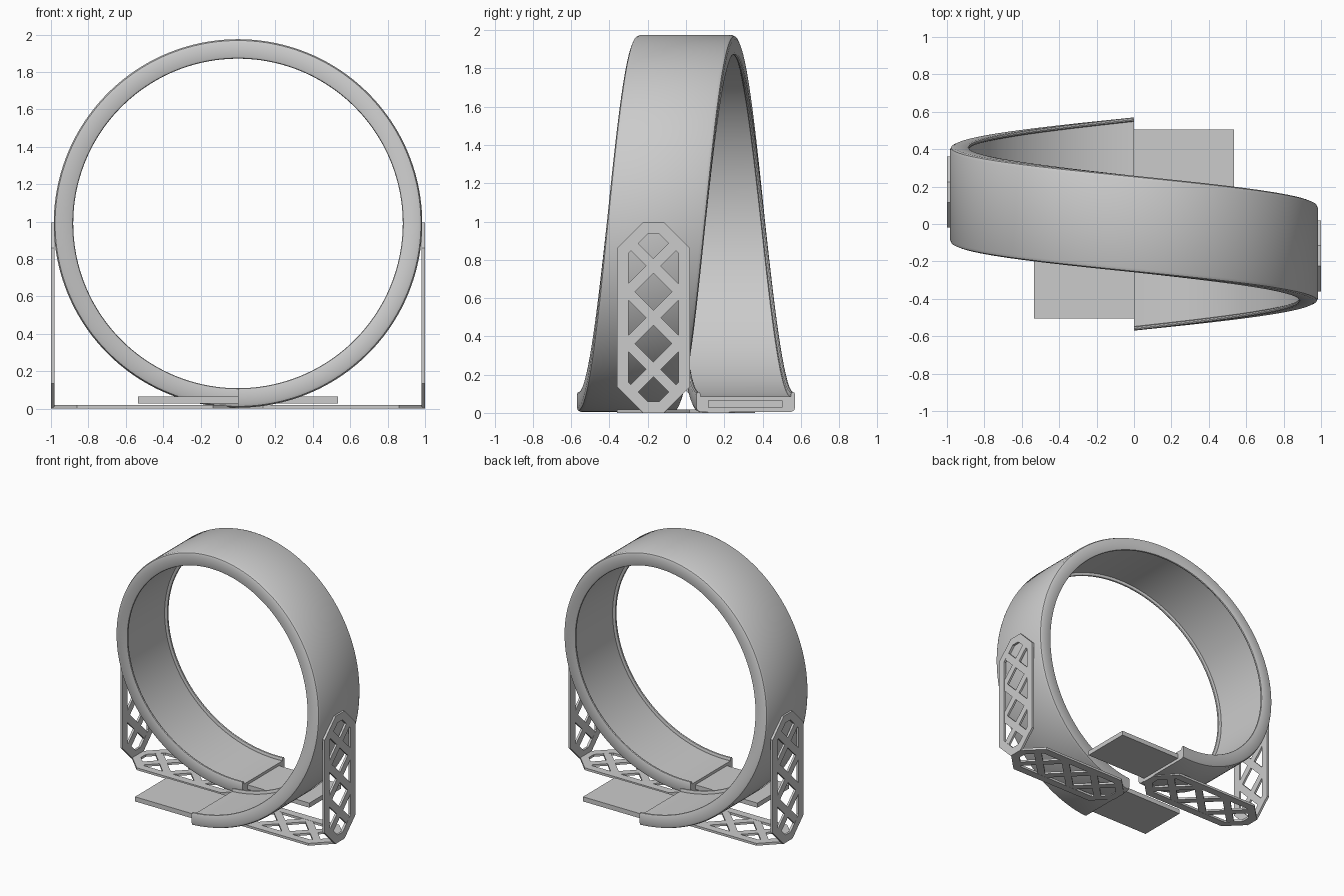
import bpy, bmesh, math
from mathutils import Vector, Matrix

if "Cube" in bpy.data.objects:
    bpy.data.objects.remove(bpy.data.objects["Cube"])

R_OUT, CZ, HALF_W, SHIFT, SEGS = 0.985, 0.99, 0.258, 0.312, 180
PANEL_L, PANEL_T, PANEL_Y = 0.995, 0.018, -0.17


def make_object(name, bm, matrix=Matrix()):
    bmesh.ops.recalc_face_normals(bm, faces=bm.faces)
    mesh = bpy.data.meshes.new(name)
    bm.to_mesh(mesh)
    bm.free()
    ob = bpy.data.objects.new(name, mesh)
    bpy.context.collection.objects.link(ob)
    ob.matrix_world = matrix
    return ob


def add_box(bm, size, matrix):
    bmesh.ops.create_cube(bm, size=1, matrix=matrix @ Matrix.Diagonal((*size, 1)))


# Channel-shaped track swept one full turn while drifting from front to back
half = [(0.0, 0.0), (0.236, 0.0), (0.252, 0.007), (0.258, 0.022), (0.258, 0.092),
        (0.254, 0.101), (0.247, 0.104), (0.240, 0.101), (0.236, 0.092), (0.236, 0.08)]
profile = half + [(-y, h) for y, h in reversed(half[1:])]
bm = bmesh.new()
rings = []
for i in range(SEGS + 1):
    t = i / SEGS
    a = 2 * math.pi * t
    rings.append([bm.verts.new((math.sin(a) * (R_OUT - h),
                                y - SHIFT + 2 * SHIFT * t,
                                CZ - math.cos(a) * (R_OUT - h))) for y, h in profile])
n = len(profile)
for r0, r1 in zip(rings, rings[1:]):
    for j in range(n):
        k = (j + 1) % n
        bm.faces.new((r0[j], r0[k], r1[k], r1[j]))
bm.faces.new(rings[0])
bm.faces.new(rings[-1])
track = make_object("loop_track", bm)
bpy.context.view_layer.objects.active = track
track.select_set(True)
bpy.ops.object.shade_smooth_by_angle(angle=math.radians(35))
track.select_set(False)


# Lattice panel lying flat: chamfered frame plus criss-cross bars
def octagon(inset):
    c = 0.135 - inset * 0.59
    x0, x1, w = inset, PANEL_L - inset, 0.19 - inset
    return [(x0 + c, -w), (x1 - c, -w), (x1, -w + c), (x1, w - c),
            (x1 - c, w), (x0 + c, w), (x0, w - c), (x0, -w + c)]


def lattice_panel(name, matrix):
    bm = bmesh.new()
    loops = [[bm.verts.new((x, y, z)) for x, y in octagon(inset)]
             for inset, z in ((0, 0), (0, PANEL_T), (0.06, PANEL_T), (0.06, 0))]
    for s in range(4):
        a, b = loops[s], loops[(s + 1) % 4]
        for j in range(8):
            k = (j + 1) % 8
            bm.faces.new((a[j], a[k], b[k], b[j]))
    zigzag = [(0.112, -0.115), (0.362, 0.135), (0.633, -0.135), (0.883, 0.115)]
    for side in (1, -1):
        for p, q in zip(zigzag, zigzag[1:]):
            p, q = Vector((p[0], p[1] * side)), Vector((q[0], q[1] * side))
            mid, d = (p + q) / 2, q - p
            m = (Matrix.Translation((mid.x, mid.y, PANEL_T / 2))
                 @ Matrix.Rotation(math.atan2(d.y, d.x), 4, 'Z'))
            add_box(bm, (d.length + 0.04, 0.055, PANEL_T - 0.002), m)
    make_object(name, bm, matrix)


# Each side: floor panel, upright panel and connector tongue, repeated by half a turn
for side, angle in (("right", 0), ("left", math.pi)):
    turn = Matrix.Rotation(angle, 4, 'Z')
    lattice_panel(side + "_floor_panel", turn @ Matrix.Translation((0, PANEL_Y, 0)))
    lattice_panel(side + "_upright_panel",
                  turn @ Matrix.Translation((1, PANEL_Y, 0))
                  @ Matrix.Rotation(-math.pi / 2, 4, 'Y'))
    bm = bmesh.new()
    add_box(bm, (0.555, 0.39, 0.036), Matrix.Translation((-0.2575, -0.31, 0.046)))
    make_object(side + "_connector_tongue", bm, turn)
